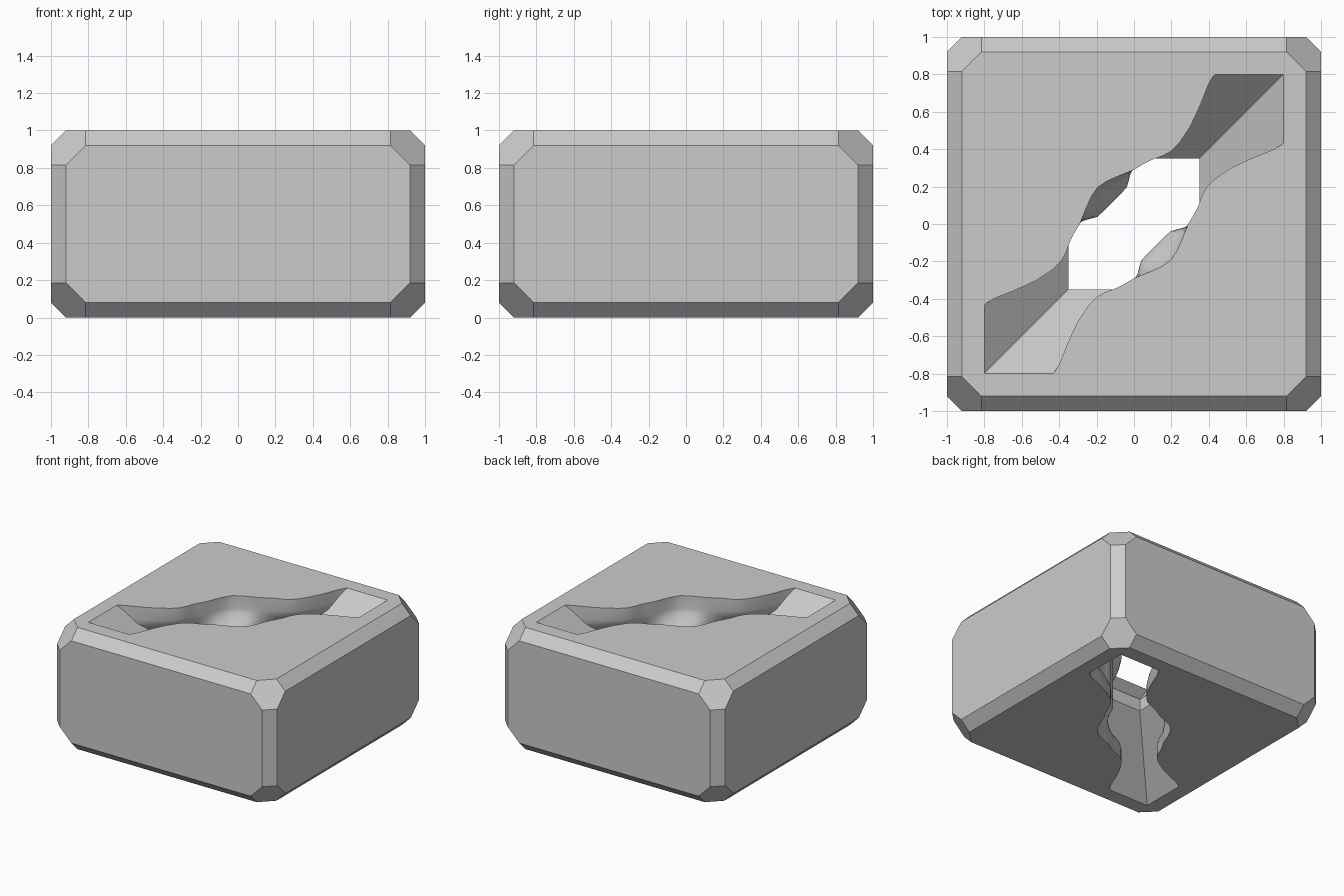
import bpy, bmesh
from itertools import permutations, product

cube = bpy.data.objects.get("Cube")
if cube:
    bpy.data.objects.remove(cube, do_unlink=True)

grey = bpy.data.materials.new("light_grey")
grey.use_nodes = True
grey.diffuse_color = (0.6, 0.6, 0.6, 1)
grey.node_tree.nodes["Principled BSDF"].inputs["Base Color"].default_value = (0.6, 0.6, 0.6, 1)


def make_object(name, bm):
    bmesh.ops.recalc_face_normals(bm, faces=bm.faces[:])
    mesh = bpy.data.meshes.new(name)
    bm.to_mesh(mesh)
    bm.free()
    mesh.materials.append(grey)
    obj = bpy.data.objects.new(name, mesh)
    bpy.context.collection.objects.link(obj)
    return obj


def loft(rings):
    """Closed solid through rings of equal length."""
    bm = bmesh.new()
    loops = [[bm.verts.new(p) for p in ring] for ring in rings]
    n = len(loops[0])
    for a, b in zip(loops, loops[1:]):
        for i in range(n):
            j = (i + 1) % n
            bm.faces.new((a[i], a[j], b[j], b[i]))
    bm.faces.new(loops[0])
    bm.faces.new(loops[-1])
    return bm


def boolean(target, cutter, operation):
    mod = target.modifiers.new(operation.lower(), "BOOLEAN")
    mod.operation, mod.object, mod.solver = operation, cutter, "EXACT"
    bpy.context.view_layer.objects.active = target
    bpy.ops.object.modifier_apply(modifier=mod.name)
    bpy.data.objects.remove(cutter, do_unlink=True)


# Block with chamfered edges and cut-off corners
bm = bmesh.new()
for sx, sy, sz in product((-1, 1), repeat=3):
    for ox, oy, oz in permutations((0, 0.08, 0.185)):
        bm.verts.new((sx * (1 - ox), sy * (1 - oy), 0.5 + sz * (0.5 - oz)))
bmesh.ops.convex_hull(bm, input=bm.verts[:])
bmesh.ops.dissolve_limit(bm, angle_limit=0.01, verts=bm.verts[:], edges=bm.edges[:])
block = make_object("block", bm)

# Square funnel, narrow at mid height, running past both faces
corners = ((-1, -1), (1, -1), (1, 1), (-1, 1))
levels = ((-0.1, 0.9), (0.45, 0.35), (0.55, 0.35), (1.1, 0.9))
funnel = make_object("funnel_cutter", loft(
    [[(x * r, y * r, z) for x, y in corners] for z, r in levels]))

# Wavy diagonal slot: (distance along, half width at rim, half width inside)
profile = ((0, 0.39, 0.23), (0.08, 0.375, 0.23), (0.16, 0.345, 0.235),
           (0.22, 0.32, 0.27), (0.29, 0.29, 0.31), (0.37, 0.27, 0.33),
           (0.445, 0.245, 0.34), (0.52, 0.21, 0.35), (0.59, 0.19, 0.35),
           (0.67, 0.19, 0.35), (0.82, 0.22, 0.35), (0.92, 0.255, 0.35),
           (1.01, 0.29, 0.35), (1.09, 0.325, 0.355), (1.15, 0.35, 0.36),
           (1.21, 0.365, 0.365), (1.9, 0.37, 0.37))
half = [(-s, a, b) for s, a, b in profile[:0:-1]] + list(profile)


def slot_ring(z, blend):
    side = [(s, a + (b - a) * blend) for s, a, b in half]
    outline = side + [(-s, -d) for s, d in side]
    return [((s - d) / 2, (s + d) / 2, z) for s, d in outline]


upper = [(0.72, 1), (0.76, 0.9), (0.81, 0.5), (0.86, 0.1), (0.9, 0), (1.2, 0)]
levels = [(1 - z, t) for z, t in reversed(upper)] + upper
slot = make_object("slot_cutter", loft([slot_ring(z, t) for z, t in levels]))

# Carve the slot, limited by the funnel, through the block
boolean(slot, funnel, "INTERSECT")
boolean(block, slot, "DIFFERENCE")

# Smooth the curved inner walls while keeping the flat faces crisp
bpy.ops.object.select_all(action="DESELECT")
block.select_set(True)
bpy.context.view_layer.objects.active = block
bpy.ops.object.shade_smooth_by_angle(angle=0.5)
